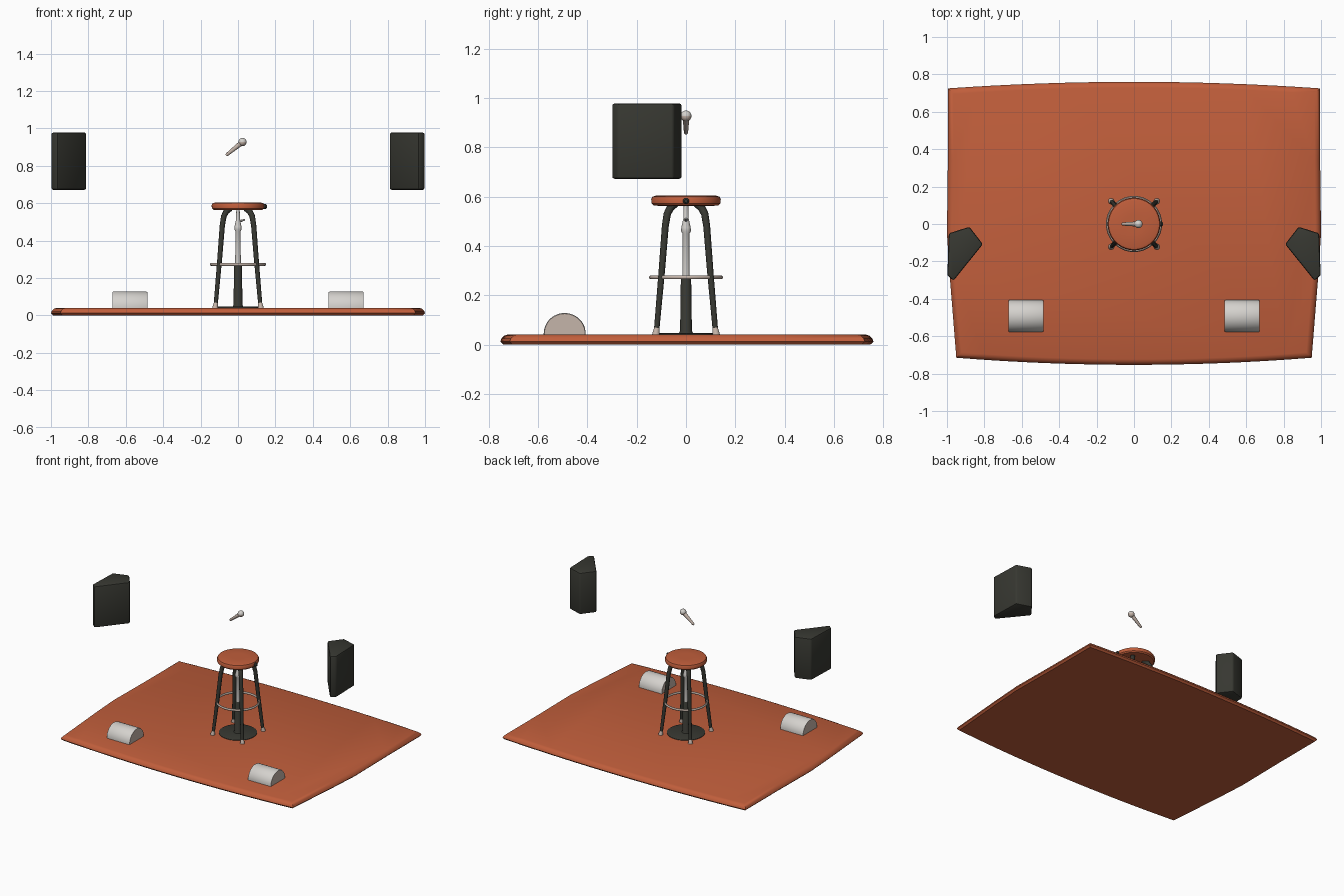
import bpy, bmesh, math
from mathutils import Vector

if "Cube" in bpy.data.objects:
    bpy.data.objects.remove(bpy.data.objects["Cube"])


def material(name, rgb):
    m = bpy.data.materials.new(name)
    m.diffuse_color = (*rgb, 1)
    m.use_nodes = True
    m.node_tree.nodes["Principled BSDF"].inputs["Base Color"].default_value = m.diffuse_color
    return m


ORANGE = material("burnt orange", (0.53, 0.112, 0.044))
DARK = material("charcoal", (0.038, 0.039, 0.031))
GREY = material("light grey", (0.66, 0.64, 0.61))
BEIGE = material("warm beige", (0.56, 0.46, 0.40))


def finish(name, bm, mats, rule=None, angle=35):
    """Turn a bmesh into a named object; rule(face) gives the material index."""
    bmesh.ops.recalc_face_normals(bm, faces=bm.faces)
    bm.normal_update()
    if rule:
        for f in bm.faces:
            f.material_index = rule(f)
    me = bpy.data.meshes.new(name)
    bm.to_mesh(me)
    bm.free()
    for m in mats:
        me.materials.append(m)
    me.shade_smooth()
    me.set_sharp_from_angle(angle=math.radians(angle))
    ob = bpy.data.objects.new(name, me)
    bpy.context.collection.objects.link(ob)
    return ob


def skin(rings, closed=False):
    """Bridge equal-length point rings, capping the ends unless closed."""
    bm = bmesh.new()
    vs = [[bm.verts.new(p) for p in r] for r in rings]
    n = len(vs[0])
    for i in range(len(vs) if closed else len(vs) - 1):
        a, b = vs[i], vs[(i + 1) % len(vs)]
        for k in range(n):
            bm.faces.new((a[k], a[(k + 1) % n], b[(k + 1) % n], b[k]))
    if not closed:
        bm.faces.new(vs[0][::-1])
        bm.faces.new(vs[-1])
    return bm


def tube(points, radii, sides=16):
    """Round tube along a path with a radius per point."""
    pts = [Vector(p) for p in points]
    rings = []
    for i, p in enumerate(pts):
        d = (pts[min(i + 1, len(pts) - 1)] - pts[max(i - 1, 0)]).normalized()
        u = d.cross(Vector((0.3, 1, 0.1))).normalized()
        v = d.cross(u)
        rings.append([p + radii[i] * (math.cos(t) * u + math.sin(t) * v)
                      for t in (2 * math.pi * k / sides for k in range(sides))])
    return skin(rings)


def lathe(profile, sides=48):
    """Solid of revolution around z from (radius, z) pairs."""
    return skin([[(r * math.cos(t), r * math.sin(t), z)
                  for t in (2 * math.pi * k / sides for k in range(sides))]
                 for r, z in profile])


# stage: bowed front and back, sides tapering toward the front
def outline(inset, z, steps=16):
    pts = []
    for i in range(steps + 1):
        s = -1 + 2 * i / steps
        pts.append((0.95 * s, -0.715 - 0.038 * (1 - s * s)))
    pts += [(0.985, -0.28), (1.0, -0.05), (0.995, 0.35)]
    for i in range(steps + 1):
        s = 1 - 2 * i / steps
        pts.append((0.995 * s, 0.725 + 0.035 * (1 - s * s)))
    pts += [(-0.995, 0.35), (-1.0, -0.05), (-0.985, -0.28)]
    return [(x * (1 - inset), y * (1 - inset / 0.75), z) for x, y in pts]


finish("stage", skin([outline(0.012, 0.0), outline(0, 0.012), outline(0.004, 0.024),
                      outline(0.016, 0.036), outline(0.03, 0.041)]), [ORANGE])

# stool seat, with a small dark knob on its rim
finish("seat", lathe([(0.115, 0.563), (0.132, 0.565), (0.14, 0.573), (0.141, 0.59),
                      (0.136, 0.60), (0.122, 0.604), (0.05, 0.604)]), [ORANGE])
finish("seat_knob", tube([(0.13, 0, 0.582), (0.148, 0, 0.582), (0.156, 0, 0.582)],
                         [0.013, 0.013, 0.007], 12), [DARK])

# four splayed legs with pale feet
for sx, sy, label in ((1, 1, "back_right"), (-1, 1, "back_left"),
                      (1, -1, "front_right"), (-1, -1, "front_left")):
    def at(d, z):
        return (sx * d, sy * d, z)
    finish("leg_" + label, tube([at(0.119, 0.06), at(0.098, 0.3), at(0.084, 0.48),
                                 at(0.076, 0.53), at(0.062, 0.557), at(0.042, 0.57)],
                                [0.011, 0.013, 0.014, 0.015, 0.016, 0.014]), [DARK])
    finish("foot_" + label, tube([at(0.122, 0.038), at(0.121, 0.05), at(0.118, 0.068)],
                                 [0.016, 0.014, 0.011]), [BEIGE])

# foot ring
ring = [[((0.143 + 0.007 * math.cos(b)) * math.cos(a),
          (0.143 + 0.007 * math.cos(b)) * math.sin(a), 0.273 + 0.008 * math.sin(b))
         for b in (2 * math.pi * k / 10 for k in range(10))]
        for a in (2 * math.pi * k / 64 for k in range(64))]
finish("foot_ring", skin(ring, closed=True), [BEIGE])

# stand under the seat: base plate, lower tube, upper rod and clip
finish("stand_base", lathe([(0.128, 0.038), (0.128, 0.044), (0.122, 0.047)]), [DARK])
finish("stand_lower_tube", lathe([(0.03, 0.045), (0.024, 0.055), (0.021, 0.265),
                                  (0.015, 0.275)], 20), [DARK])
finish("stand_upper_rod", lathe([(0.015, 0.27), (0.014, 0.45), (0.02, 0.46), (0.019, 0.475),
                                 (0.011, 0.51), (0.009, 0.566)], 20), [GREY])
finish("stand_clip", tube([(0, 0, 0.50), (0.022, 0, 0.508), (0.038, 0, 0.512)],
                          [0.006, 0.006, 0.004], 10), [GREY])

# floating microphone: tapered handle and round head
tail, head = Vector((-0.064, 0, 0.856)), Vector((0.024, 0, 0.927))
finish("microphone_handle", tube([tail, tail.lerp(head, 0.06), tail.lerp(head, 0.8), head],
                                 [0.006, 0.0085, 0.013, 0.015]), [BEIGE])
bm = bmesh.new()
bmesh.ops.create_uvsphere(bm, u_segments=20, v_segments=12, radius=0.022)
bmesh.ops.translate(bm, vec=head, verts=bm.verts)
finish("microphone_head", bm, [GREY, BEIGE],
       lambda f: 0 if f.normal.z > 0 else 1)

for side, label in ((1, "right"), (-1, "left")):
    # floating five-sided speaker cabinet
    plan = [(0.88, -0.015), (0.99, -0.05), (0.998, -0.275), (0.965, -0.303), (0.808, -0.108)]
    bm = skin([[(side * x, y, z) for x, y in plan] for z in (0.672, 0.978)])
    bmesh.ops.recalc_face_normals(bm, faces=bm.faces)
    bmesh.ops.bevel(bm, geom=bm.edges[:], offset=0.01, segments=2,
                    profile=0.5, affect='EDGES')
    finish("speaker_" + label, bm, [DARK])

    # half-round floor monitor, ends warm beige
    arc = [(-0.492 + 0.085 * math.cos(t), 0.045 + 0.083 * math.sin(t))
           for t in (math.pi * k / 24 for k in range(25))]
    arc = [(-0.407, 0.036)] + arc + [(-0.577, 0.036)]
    spans = ((0.485, 0.97), (0.491, 1), (0.666, 1), (0.672, 0.97))
    bm = skin([[(side * x, -0.492 + (y + 0.492) * s, 0.036 + (z - 0.036) * s)
                for y, z in arc] for x, s in spans])
    finish("floor_monitor_" + label, bm, [GREY, BEIGE],
           lambda f: 1 if abs(f.normal.x) > 0.9 else 0)
